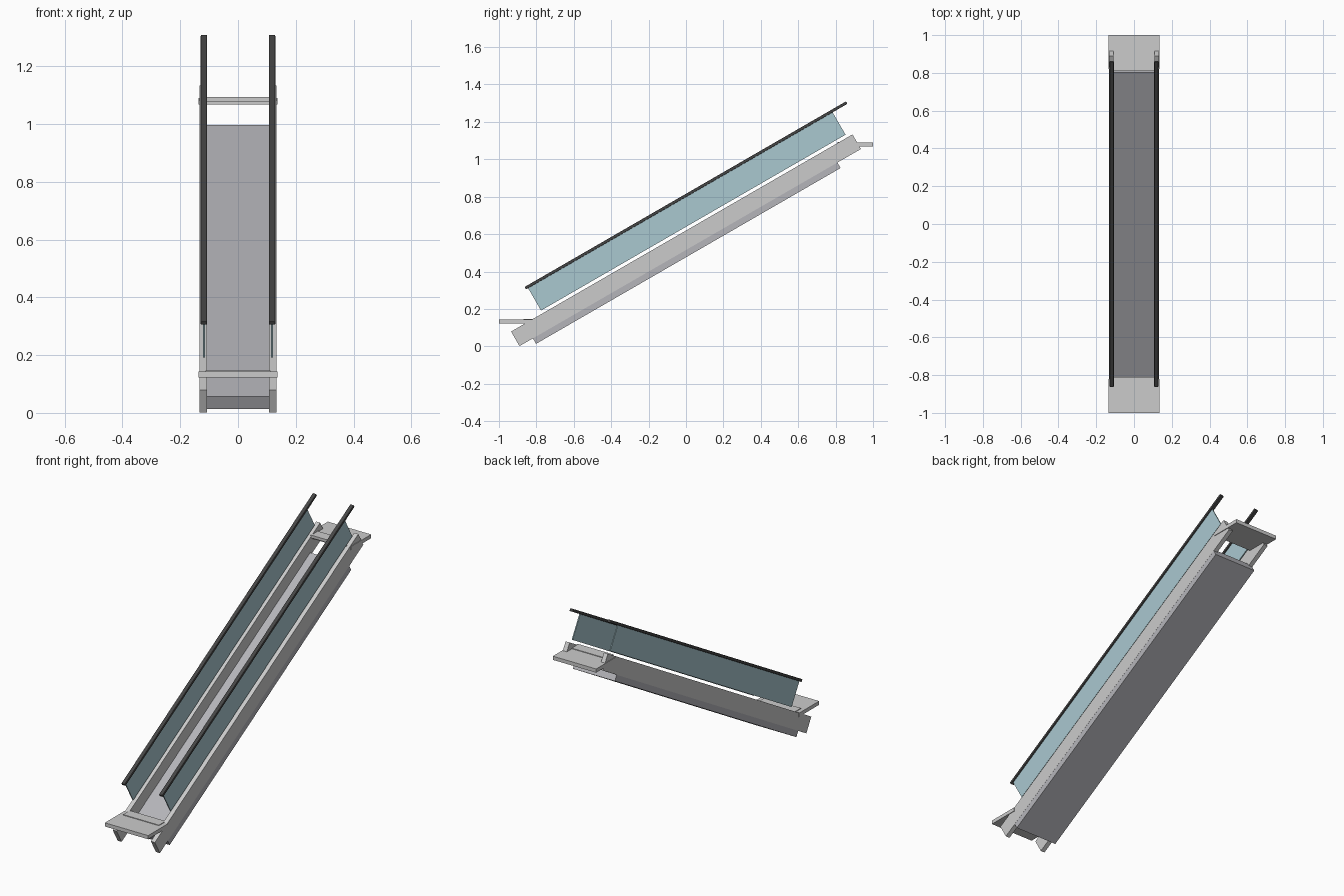
import bpy, math

if "Cube" in bpy.data.objects:
    bpy.data.objects.remove(bpy.data.objects["Cube"])

SLOPE = math.radians(30)


def material(name, rgb):
    m = bpy.data.materials.new(name)
    m.diffuse_color = (*rgb, 1)
    m.use_nodes = True
    m.node_tree.nodes["Principled BSDF"].inputs["Base Color"].default_value = m.diffuse_color
    return m


def box(name, loc, size, tilt=0.0, mat=None, bevel=0.0):
    bpy.ops.mesh.primitive_cube_add(size=1, location=loc, rotation=(tilt, 0, 0))
    ob = bpy.context.object
    ob.name = name
    ob.scale = size
    bpy.ops.object.transform_apply(location=False, rotation=False, scale=True)
    if mat:
        ob.data.materials.append(mat)
    if bevel:
        b = ob.modifiers.new("bevel", "BEVEL")
        b.width, b.segments = bevel, 2
    return ob


glass = material("glass", (0.40, 0.58, 0.63))
rubber = material("rubber", (0.06, 0.06, 0.06))
steel = material("step_steel", (0.46, 0.46, 0.49))

# Sloping floor panel between and under the side beams
box("floor_panel", (0, 0, 0.505), (0.264, 1.88, 0.05), SLOPE, steel)

# Side beams, glass balustrades and handrails, one set per side
for side, s in (("left", -1), ("right", 1)):
    box(f"side_beam_{side}", (s * 0.12, 0, 0.567), (0.025, 2.108, 0.09), SLOPE)
    box(f"glass_panel_{side}", (s * 0.118, 0.004, 0.722), (0.006, 1.88, 0.14), SLOPE, glass)
    box(f"handrail_{side}", (s * 0.118, 0, 0.807), (0.022, 1.985, 0.015), SLOPE, rubber, 0.003)

# Landing plates and comb strips at both ends
for end, s, z in (("lower", -1, 0.133), ("upper", 1, 1.079)):
    box(f"landing_plate_{end}", (0, s * 0.91, z), (0.272, 0.18, 0.021))
    box(f"comb_strip_{end}", (0, s * 0.84, z + 0.006), (0.225, 0.06, 0.016))
